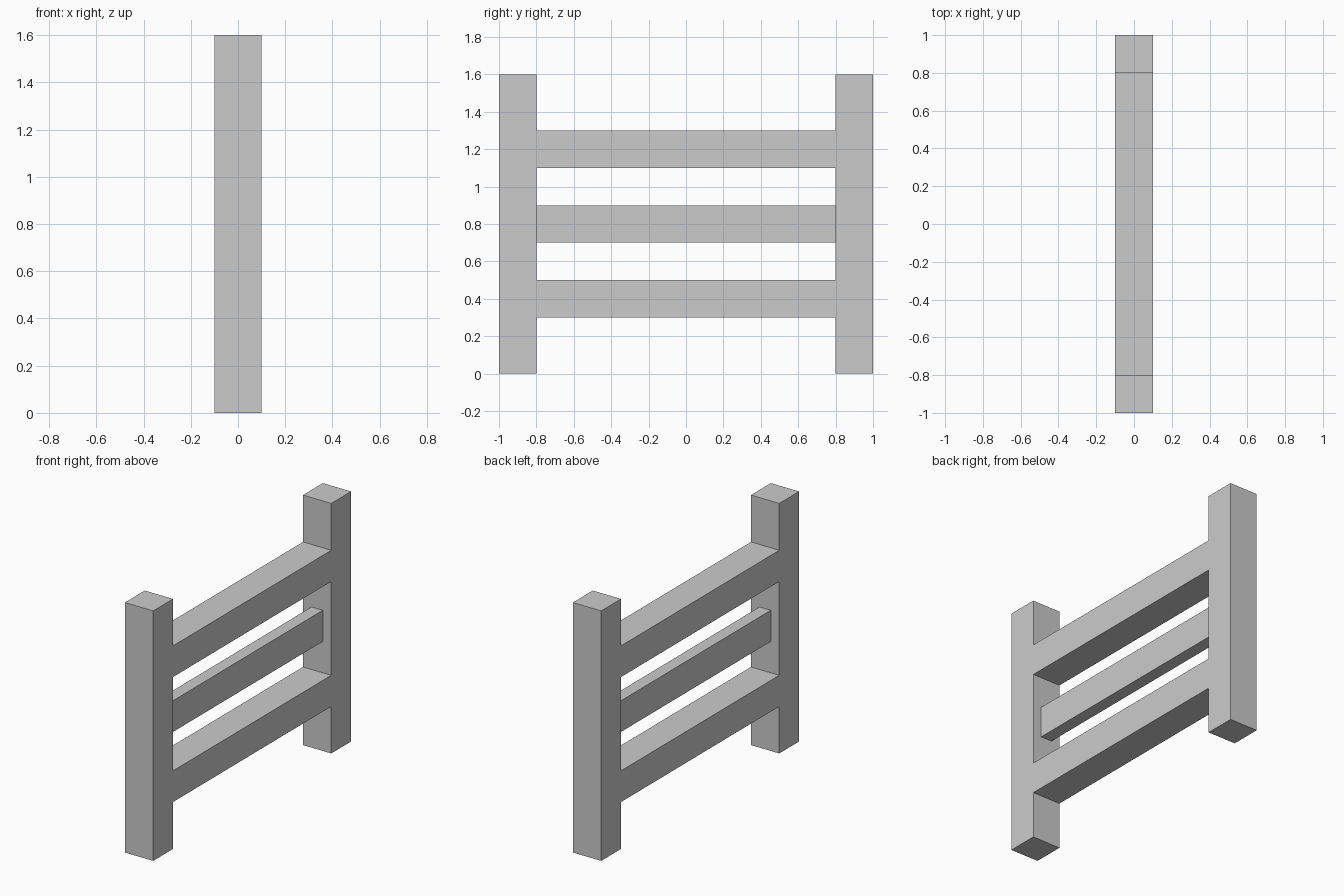
import bpy

if "Cube" in bpy.data.objects:
    bpy.data.objects.remove(bpy.data.objects["Cube"])

POST = 0.2          # square post width
HEIGHT = 1.6
SPAN = 1.6          # clear distance between posts


def box(name, size, location):
    bpy.ops.mesh.primitive_cube_add(size=1, location=location)
    obj = bpy.context.object
    obj.name = name
    obj.scale = size
    bpy.ops.object.transform_apply(location=False, rotation=False, scale=True)
    return obj


# Upright posts at both ends
for name, side in (("front_post", -1), ("back_post", 1)):
    box(name, (POST, POST, HEIGHT), (0, side * (SPAN + POST) / 2, HEIGHT / 2))

# Horizontal rails: the middle one is a thinner plank
for name, thickness, z in (("lower_rail", POST, 0.4),
                           ("middle_rail", 0.08, 0.8),
                           ("upper_rail", POST, 1.2)):
    box(name, (thickness, SPAN, 0.2), (0, 0, z))
